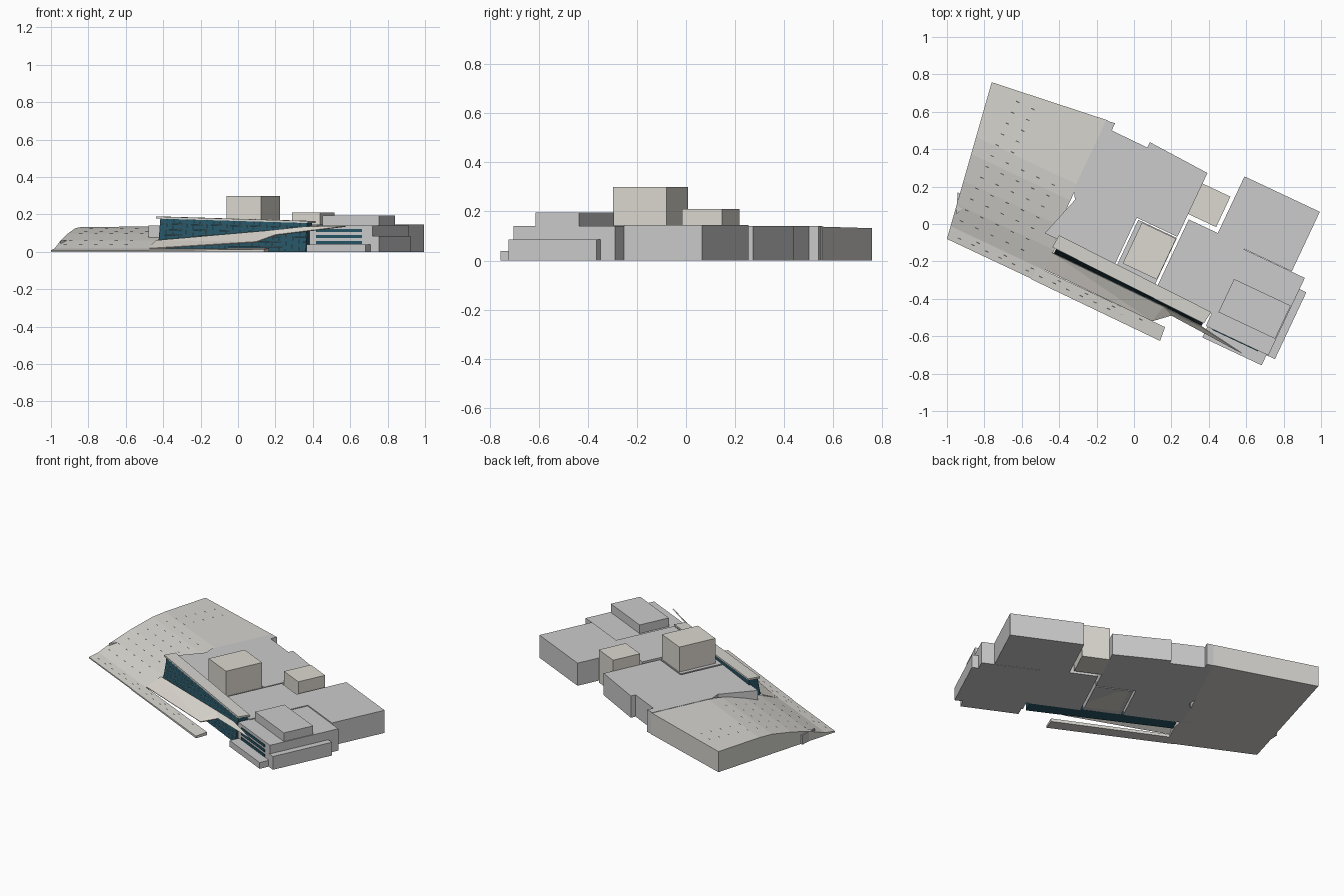
import bpy, math
from mathutils import Vector

if "Cube" in bpy.data.objects:
    bpy.data.objects.remove(bpy.data.objects["Cube"])

# The building sits on a plan grid (u along the front, v toward the back), turned in world space
ANGLE = math.radians(-25.2)
ORIGIN = (-1.0, -0.08, 0.0)


def material(name, colour):
    m = bpy.data.materials.new(name)
    m.diffuse_color = (*colour, 1)
    m.use_nodes = True
    m.node_tree.nodes["Principled BSDF"].inputs["Base Color"].default_value = m.diffuse_color
    return m


STONE = material("warm_stone", (0.72, 0.69, 0.63))
ROOF = material("roof_panel", (0.67, 0.66, 0.62))
GLASS = material("dark_glass", (0.02, 0.09, 0.13))
SLOT = material("slot_dark", (0.12, 0.12, 0.12))


def mesh(name, verts, faces, mat=None):
    me = bpy.data.meshes.new(name)
    me.from_pydata(verts, [], faces)
    me.update()
    ob = bpy.data.objects.new(name, me)
    bpy.context.collection.objects.link(ob)
    ob.location = ORIGIN
    ob.rotation_euler.z = ANGLE
    if mat:
        me.materials.append(mat)
    return ob


def solid(name, low, high, mat=None):
    """Closed solid between two matching rings, listed anticlockwise from above."""
    n = len(low)
    faces = [tuple(reversed(range(n))), tuple(range(n, 2 * n))]
    faces += [(i, (i + 1) % n, n + (i + 1) % n, n + i) for i in range(n)]
    return mesh(name, low + high, faces, mat)


def prism(name, plan, z0, z1, mat=None):
    return solid(name, [(u, v, z0) for u, v in plan], [(u, v, z1) for u, v in plan], mat)


def block(name, u0, u1, v0, v1, z1, mat=None, z0=0):
    return prism(name, [(u0, v0), (u1, v0), (u1, v1), (u0, v1)], z0, z1, mat)


# Sloping roof rising from the ground to the back of the site
PROFILE = [(0, .008), (.07, .018), (.19, .062), (.32, .097), (.467, .126), (.56, .132), (.86, .132)]


def roof_z(v):
    for (a, za), (b, zb) in zip(PROFILE, PROFILE[1:]):
        if v <= b:
            return za + (zb - za) * (v - a) / (b - a), math.atan2(zb - za, b - a)
    return PROFILE[-1][1], 0


verts, faces = [], []
for v, z in PROFILE:
    right = .545 if v < .25 else .51
    back = .94 if v == .86 else v
    verts += [(-.163 * v, v, 0), (right, back, 0), (right, back, z + (.006 if v > .5 else 0)), (-.163 * v, v, z)]
for i in range(len(PROFILE) - 1):
    a = 4 * i
    faces += [(a + j, a + 4 + j, a + 4 + (j + 1) % 4, a + (j + 1) % 4) for j in range(4)]
faces += [(0, 1, 2, 3), tuple(len(verts) - k for k in range(1, 5))]
mesh("sloping_roof", verts, faces, ROOF)

# Low front strip and the small wedge on the left edge
solid("front_strip", [(.5, -.003, 0), (1.263, -.008, 0), (1.256, .07, 0), (.5, .07, 0)],
      [(.5, -.003, .008), (1.263, -.008, .014), (1.256, .07, .02), (.5, .07, .018)], ROOF)
prism("left_wedge", [(-.055, .25), (-.01, .14), (.03, .25)], 0, .06)

# Roof slots laid on the slope
sv, sf = [], []


def slot(u, v):
    z, tilt = roof_z(v)
    n = Vector((0, -math.sin(tilt), math.cos(tilt)))
    d = Vector((0, math.cos(tilt), math.sin(tilt)))
    c = Vector((u, v, z)) + n * .0025
    b = len(sv)
    for a, e in ((-1, -1), (1, -1), (1, 1), (-1, 1)):
        sv.append(tuple(c + Vector((a * .010, 0, 0)) + d * e * .0028))
    sf.append((b, b + 1, b + 2, b + 3))


for col in range(5):
    for row in range(12):
        slot(.03 + .09 * col, .12 + .064 * row)
for col in range(15):
    slot(.06 + .08 * col, .03)
    if col % 2:
        slot(.08 + .08 * col, .052)
mesh("roof_slots", sv, sf, SLOT)

# Flat-roofed main body, left with narrow slits between its parts
prism("main_back", [(.5, .535), (1.11, .535), (1.11, .912), (.761, .93), (.761, .898),
                    (.55, .90), (.55, .943), (.5, .935)], 0, .14)
prism("main_front", [(.46, .25), (.87, .25), (.87, .535), (.5, .535), (.53, .48)], 0, .14)
block("tall_box_base", .882, 1.11, .25, .528, .14)
block("tall_box", .906, 1.108, .282, .523, .30, STONE)
block("rear_box", 1.108, 1.275, .67, .85, .21, STONE)

# Right-hand blocks
prism("right_block", [(1.125, .24), (1.46, .24), (1.46, .628), (1.742, .628), (1.742, .98),
                      (1.297, .98), (1.297, .645), (1.125, .645)], 0, .145)
block("corner_block", 1.45, 1.82, .168, .626, .14)
block("corner_upper_box", 1.48, 1.815, .264, .46, .195, z0=.13)
block("side_low_block", 1.81, 1.86, .165, .56, .085)
block("front_low_block", 1.46, 1.81, .105, .18, .04)
for i in range(3):
    block("window_strip", 1.49, 1.76, .164, .175, .059 + .031 * i, GLASS, z0=.043 + .031 * i)

# Leaning glass hall
solid("glass_hall", [(.55, .172, 0), (1.43, .158, 0), (1.43, .24, 0), (.55, .26, 0)],
      [(.55, .205, .182), (1.43, .180, .158), (1.43, .24, .158), (.55, .26, .182)], GLASS)

# Glazing bars over the glass front
NU, NZ = 22, 6
gv, gf = [], []
for i in range(NU + 1):
    for j in range(NZ + 1):
        s, t = i / NU, j / NZ
        lo = Vector((.552, .171, 0)).lerp(Vector((1.429, .157, 0)), s)
        hi = Vector((.552, .204, .18)).lerp(Vector((1.429, .179, .156)), s)
        gv.append(tuple(lo.lerp(hi, t)))
for i in range(NU):
    for j in range(NZ):
        a = i * (NZ + 1) + j
        gf.append((a, a + NZ + 1, a + NZ + 2, a + 1))
bars = mesh("glazing_bars", gv, gf, material("bar_grey", (.3, .4, .42)))
wire = bars.modifiers.new("bars", "WIREFRAME")
wire.thickness = .0015

# Roof band over the glass hall
band = [(.528, .200, .178), (1.435, .176, .154), (1.445, .248, .154), (.534, .273, .178)]
solid("hall_roof_band", band, [(u, v, z + .011) for u, v, z in band], ROOF)

# Folded ribbon canopy crossing the glass and ending in a point
rv = [(.54, .172, .062), (.54, .074, .019), (1.18, .069, .055), (1.26, .14, .092),
      (1.684, .117, .138), (1.42, .155, .135), (1.20, .165, .114)]
ribbon = mesh("ribbon_canopy", rv, [(0, 1, 2), (0, 2, 6), (2, 3, 6), (3, 5, 6), (3, 4, 5)], STONE)
thick = ribbon.modifiers.new("thickness", "SOLIDIFY")
thick.thickness = .006
thick.offset = -1
